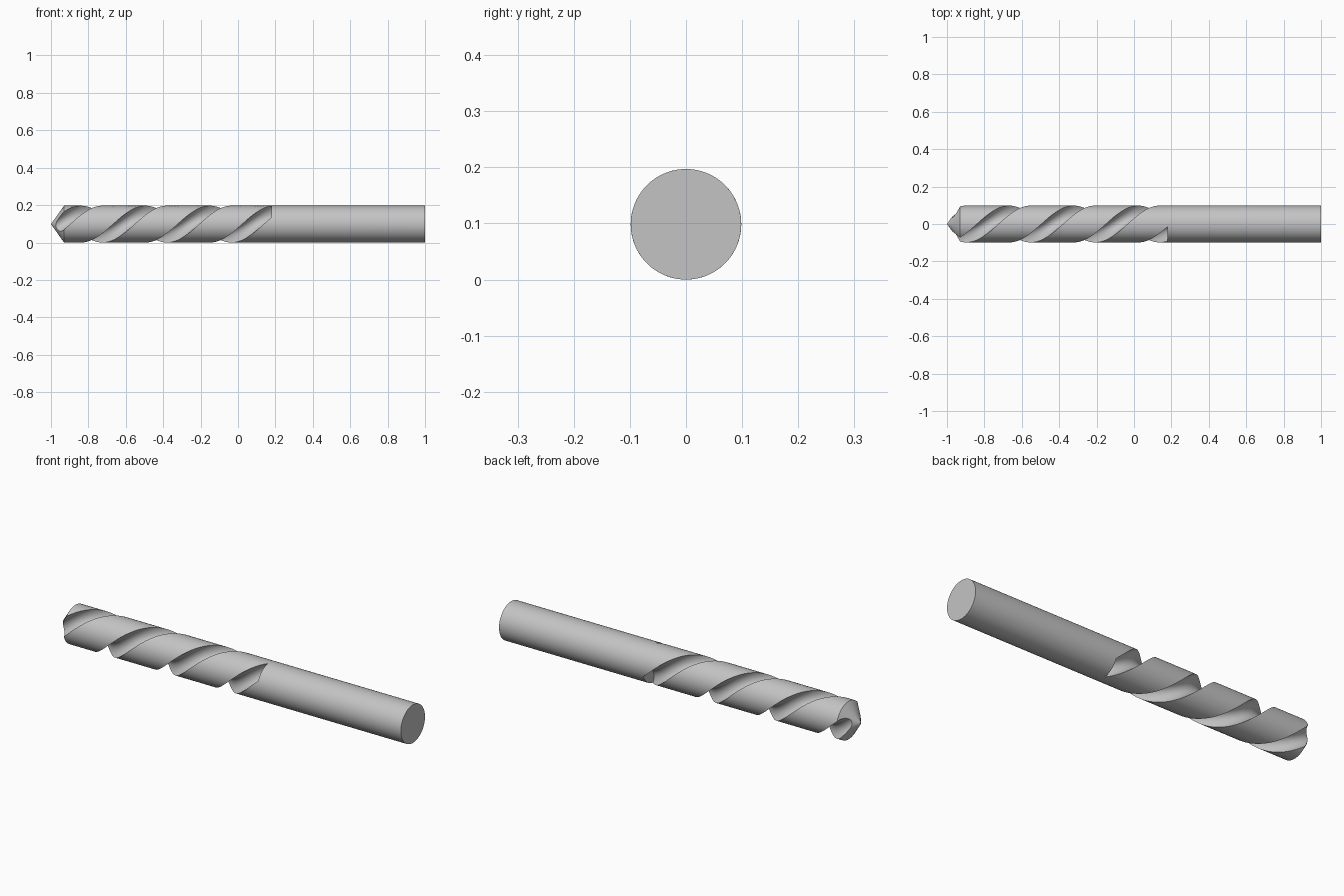
import bpy
import bmesh
from math import sin, cos, pi, radians, atan2, hypot

if "Cube" in bpy.data.objects:
    bpy.data.objects.remove(bpy.data.objects["Cube"])

R = 0.0985                # body radius
FLUTE_END = 0.18          # where the flutes stop
TIP_SLOPE = 0.07 / R      # cone length per unit of radius
PITCH = 0.69              # length of one full twist
HALF = radians(30)        # half the angle of a flute mouth
CENTRE = 0.085            # distance of the flute circle from the axis
LAND, ARC, STEPS, CAP = 14, 20, 150, 16

bm = bmesh.new()


def place(p, x):
    """Put a section point on the twisted body at x."""
    rho = hypot(*p)
    phi = atan2(p[1], p[0]) + 2 * pi * (x - FLUTE_END) / PITCH + radians(52)
    return bm.verts.new((x, -rho * cos(phi), R + rho * sin(phi)))


def tip_x(p):
    return -1 + TIP_SLOPE * hypot(*p)


def polar(angle):
    return (R * cos(angle), R * sin(angle))


def skin(a, b, closed=True):
    """Join two rows of vertices with quads."""
    n = len(a)
    for i in range(n if closed else n - 1):
        j = (i + 1) % n
        bm.faces.new((a[i], a[j], b[j], b[i]))


# Half section: land, round flute, land; "rim" is the uncut circle beside it
lip = polar(HALF)
flute_r = hypot(lip[0] - CENTRE, lip[1])
sweep = atan2(lip[1], CENTRE - lip[0])
lower = [polar(-pi / 2 + (pi / 2 - HALF) * i / LAND) for i in range(LAND)]
upper = [(u, -v) for u, v in reversed(lower)]
flute, mouth = [], []
for i in range(ARC + 1):
    t = 2 * i / ARC - 1
    flute.append((CENTRE - flute_r * cos(t * sweep), flute_r * sin(t * sweep)))
    mouth.append(polar(t * HALF))
half_section = lower + flute + upper
half_rim = lower + mouth + upper


def both_sides(half):
    return half + [(-u, v) for u, v in reversed(half[1:-1])]


section, rim = both_sides(half_section), both_sides(half_rim)

# Twisted fluted body, starting on the tip cone
rows = []
for s in range(STEPS + 1):
    f = s / STEPS
    rows.append([place(p, tip_x(p) + (FLUTE_END - tip_x(p)) * f) for p in section])
for a, b in zip(rows, rows[1:]):
    skin(a, b)

# Cone tip, filled across the section
cap = []
for u, v in half_section:
    line = [(u * (1 - 2 * k / CAP), v) for k in range(CAP + 1)]
    cap.append([place(p, tip_x(p)) for p in line])
for a, b in zip(cap, cap[1:]):
    skin(a, b, closed=False)

# Flat walls at the flute ends, then the plain shank and its end face
collar = [place(p, FLUTE_END) for p in rim]
skin(rows[-1], collar)
shank_end = [bm.verts.new((1, v.co.y, v.co.z)) for v in collar]
skin(collar, shank_end)
bm.faces.new(shank_end)

bmesh.ops.remove_doubles(bm, verts=bm.verts, dist=0.00002)
bmesh.ops.recalc_face_normals(bm, faces=bm.faces)
mesh = bpy.data.meshes.new("twist_drill")
bm.to_mesh(mesh)
bm.free()

drill = bpy.data.objects.new("twist_drill", mesh)
bpy.context.collection.objects.link(drill)

# Plain grey steel
steel = bpy.data.materials.new("grey_steel")
steel.use_nodes = True
colour = (0.55, 0.55, 0.55, 1)
steel.diffuse_color = colour
steel.node_tree.nodes["Principled BSDF"].inputs["Base Color"].default_value = colour
mesh.materials.append(steel)

bpy.ops.object.select_all(action="DESELECT")
drill.select_set(True)
bpy.context.view_layer.objects.active = drill
bpy.ops.object.shade_smooth_by_angle(angle=radians(30))
